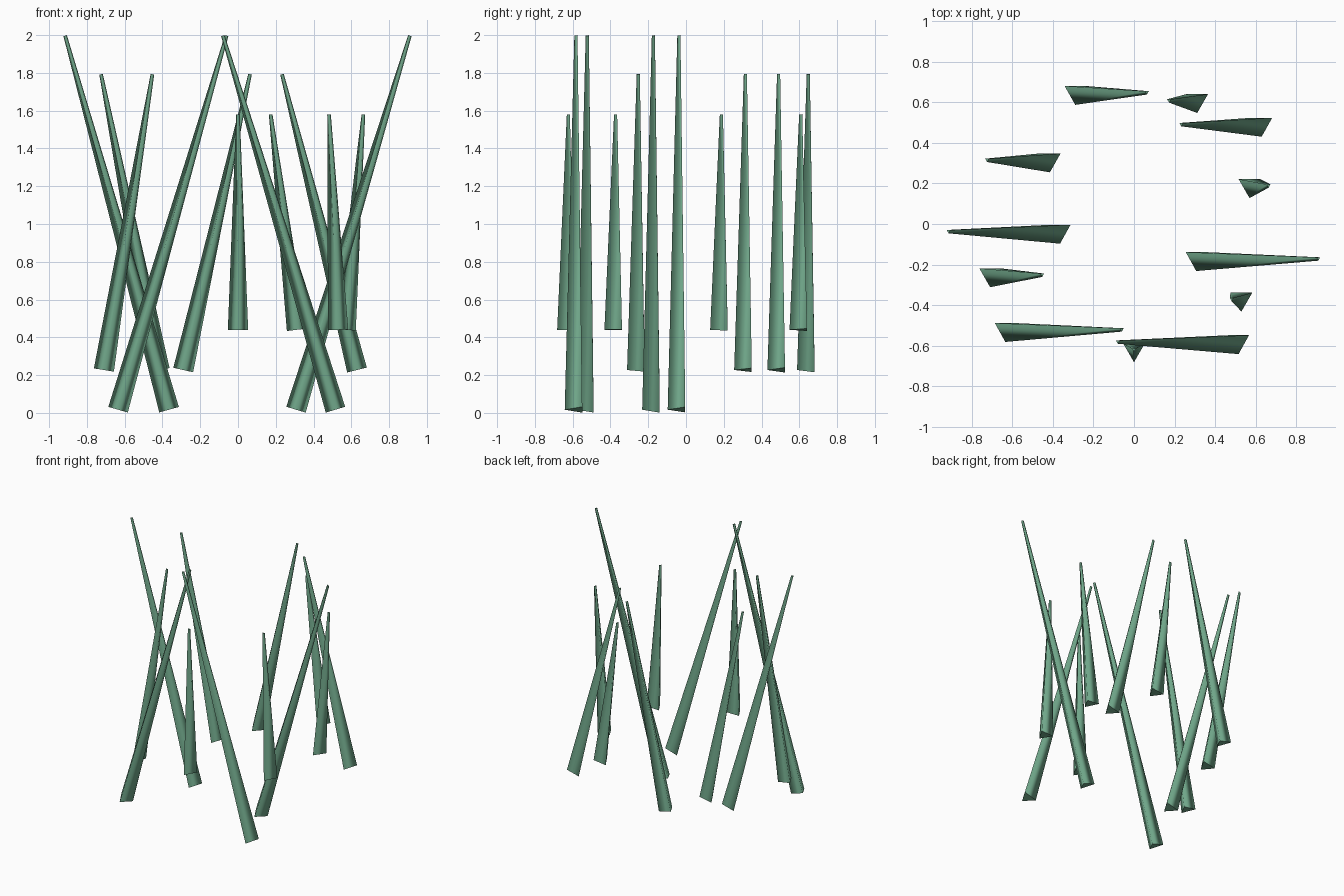
import bpy, bmesh
from math import atan2, hypot, pi
from mathutils import Matrix

if "Cube" in bpy.data.objects:
    bpy.data.objects.remove(bpy.data.objects["Cube"])

green = bpy.data.materials.new("blade_green")
green.diffuse_color = (0.16, 0.38, 0.25, 1)
green.use_nodes = True
green.node_tree.nodes["Principled BSDF"].inputs["Base Color"].default_value = green.diffuse_color


def blade(name, y, x0, z0, x1, z1):
    """Three-sided tapered blade leaning in the xz plane from base to tip."""
    dx, dz = x1 - x0, z1 - z0
    bm = bmesh.new()
    bmesh.ops.create_cone(bm, cap_ends=True, segments=3, radius1=0.062,
                          radius2=0.011, depth=hypot(dx, dz))
    # turn one corner to the front (-y)
    front = min(bm.verts, key=lambda v: v.co.y)
    turn = -pi / 2 - atan2(front.co.y, front.co.x)
    if abs(front.co.x) > 1e-4:
        turn = pi
    bm.transform(Matrix.Rotation(turn, 4, 'Z'))
    for f in bm.faces:
        f.smooth = len(f.verts) == 4
    # keep the end caps crisp
    for e in bm.edges:
        e.smooth = all(f.smooth for f in e.link_faces)
    mesh = bpy.data.meshes.new(name)
    bm.to_mesh(mesh)
    bm.free()
    mesh.materials.append(green)
    ob = bpy.data.objects.new(name, mesh)
    ob.location = ((x0 + x1) / 2, y, (z0 + z1) / 2)
    ob.rotation_euler = (0, atan2(dx, dz), 0)
    bpy.context.collection.objects.link(ob)


# (y, base x, tip x) for each height class
groups = {
    "tall": (0.017, 1.997, [(-0.035, -0.365, -0.915), (-0.17, 0.307, 0.91),
                            (-0.52, -0.635, -0.06), (-0.58, 0.516, -0.08)]),
    "medium": (0.227, 1.793, [(0.317, -0.415, -0.725), (-0.25, -0.71, -0.453),
                              (0.65, -0.29, 0.064), (0.493, 0.63, 0.233)]),
    "short": (0.44, 1.58, [(-0.62, 0, 0), (-0.37, 0.53, 0.482),
                           (0.19, 0.57, 0.664), (0.61, 0.312, 0.173)]),
}
for size, (z0, z1, items) in groups.items():
    for i, (y, x0, x1) in enumerate(items, 1):
        blade(f"{size}_grass_blade_{i}", y, x0, z0, x1, z1)
